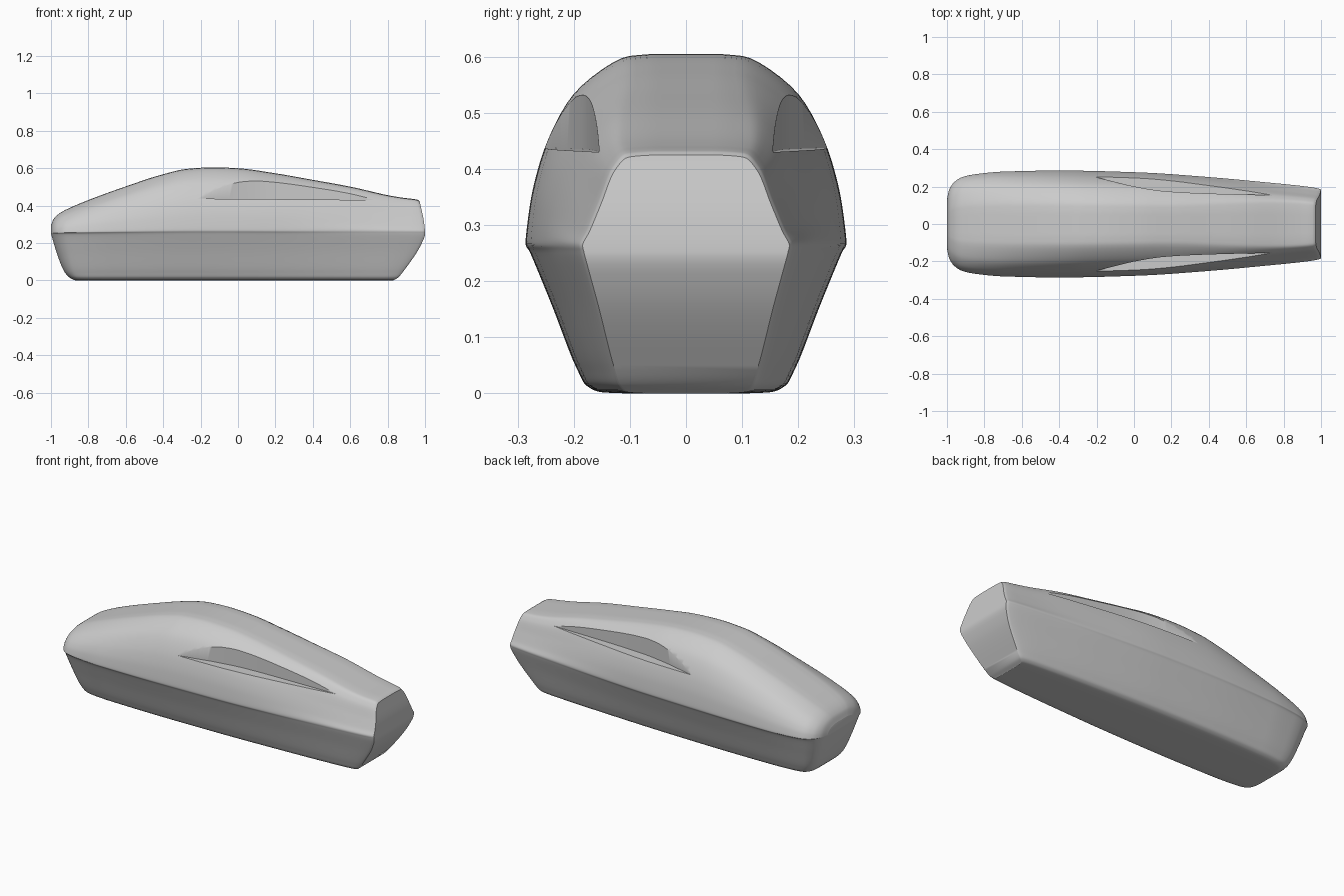
import bpy, bmesh, math

if "Cube" in bpy.data.objects:
    bpy.data.objects.remove(bpy.data.objects["Cube"])


def curve(pts, x):
    """Smooth monotone interpolation through (x, value) points."""
    if x <= pts[0][0]:
        return pts[0][1]
    if x >= pts[-1][0]:
        return pts[-1][1]
    n = len(pts)
    d = [(pts[i + 1][1] - pts[i][1]) / (pts[i + 1][0] - pts[i][0]) for i in range(n - 1)]

    def slope(i):
        if i == 0:
            return d[0]
        if i == n - 1:
            return d[-1]
        a, b = d[i - 1], d[i]
        return 2 * a * b / (a + b) if a * b > 0 else 0.0

    i = max(k for k in range(n - 1) if pts[k][0] <= x)
    h = pts[i + 1][0] - pts[i][0]
    t = (x - pts[i][0]) / h
    return ((2*t**3 - 3*t*t + 1) * pts[i][1] + (t**3 - 2*t*t + t) * h * slope(i)
            + (3*t*t - 2*t**3) * pts[i + 1][1] + (t**3 - t*t) * h * slope(i + 1))


# Roof line, plan outline and end profiles
ROOF = [(-1, .295), (-.985, .33), (-.95, .362), (-.9, .388), (-.8, .43), (-.6, .503), (-.4, .568),
        (-.27, .597), (-.13, .605), (0, .6), (.2, .573), (.4, .538), (.6, .502), (.82, .454),
        (.9, .442), (.985, .432), (1, .425)]
WIDTH = [(-1, .13), (-.99, .178), (-.965, .22), (-.92, .25), (-.85, .266), (-.7, .28), (-.4, .286),
         (0, .277), (.4, .252), (.7, .226), (.9, .206), (.985, .193), (1, .187)]
NOSE = [(0, .13), (.015, .1), (.05, .07), (.15, .03), (.25, 0)]
TAIL = [(0, -.17), (.015, -.145), (.05, -.115), (.2, -.017), (.25, 0), (.3, -.004), (.43, -.03)]
# Half section as (width ratio, height): lower part, then upper part at middle and tail
LOWER = [(0, 0), (.3, 0), (.52, .002), (.62, .014), (.69, .05), (.84, .16), (.97, .25)]
UPPER_MID = [(1, .06), (.975, .25), (.91, .48), (.71, .8), (.36, .99), (.18, 1), (0, 1)]
UPPER_TAIL = [(.985, .08), (.92, .22), (.81, .5), (.68, .84), (.54, .98), (.25, 1), (0, 1)]


def section(s):
    top, w = curve(ROOF, s), curve(WIDTH, s)
    zm = .25
    k = max(0, min(1, (s - .1) / .85))
    k = k * k * (3 - 2 * k)
    ctrl = list(LOWER)
    for a, b in zip(UPPER_MID, UPPER_TAIL):
        ctrl.append((a[0] + (b[0] - a[0]) * k, zm + (a[1] + (b[1] - a[1]) * k) * (top - zm)))
    ys = [(i, c[0]) for i, c in enumerate(ctrl)]
    zs = [(i, c[1]) for i, c in enumerate(ctrl)]
    out = []
    sub = 6
    for j in range((len(ctrl) - 1) * sub + 1):
        y, z = w * curve(ys, j / sub), curve(zs, j / sub)
        off = curve(NOSE, z) if s < 0 else curve(TAIL, z)
        out.append((s + off * abs(s) ** 6, y, z))
    return out


def make_object(name, bm):
    bmesh.ops.recalc_face_normals(bm, faces=bm.faces)
    me = bpy.data.meshes.new(name)
    bm.to_mesh(me)
    bm.free()
    ob = bpy.data.objects.new(name, me)
    bpy.context.collection.objects.link(ob)
    return ob


# Lofted body shell with ladder-filled end caps
bm = bmesh.new()
N = 130
rings = []
for i in range(N + 1):
    half = section(-math.cos(math.pi * i / N))
    right = [bm.verts.new(p) for p in half]
    left = [bm.verts.new((p[0], -p[1], p[2])) if 0 < j < len(half) - 1 else right[j]
            for j, p in enumerate(half)]
    rings.append((right, left))
for (r0, l0), (r1, l1) in zip(rings, rings[1:]):
    for a, b in ((r0, r1), (l0, l1)):
        for j in range(len(a) - 1):
            bm.faces.new((a[j], a[j + 1], b[j + 1], b[j]))
for r, l in (rings[0], rings[-1]):
    for j in range(len(r) - 1):
        quad = list(dict.fromkeys((r[j], r[j + 1], l[j + 1], l[j])))
        bm.faces.new(quad)
body = make_object("body_shell", bm)

# Side scoop cutters: flat floor and a curved inner wall, on both sides
WALL = [(-.3, .282), (-.25, .264), (-.1, .225), (0, .201), (.15, .177), (.3, .167), (.5, .16), (.85, .152)]
bm = bmesh.new()
for side in (1, -1):
    xs = [-.3 + 1.15 * i / 50 for i in range(51)]
    outline = [(x, curve(WALL, x)) for x in xs] + [(.85, .5), (-.3, .5)]
    rows = [[bm.verts.new((x, side * y, z + (x + .25) * -.008)) for x, y in outline] for z in (.438, .8)]
    for row in rows:
        bm.faces.new(row)
    n = len(outline)
    for i in range(n):
        k = (i + 1) % n
        bm.faces.new((rows[0][i], rows[0][k], rows[1][k], rows[1][i]))
cutter = make_object("scoop_cutter", bm)
cutter.hide_render = True
cutter.hide_set(True)

mod = body.modifiers.new("side_scoops", 'BOOLEAN')
mod.operation = 'DIFFERENCE'
mod.solver = 'EXACT'
mod.object = cutter

# Apply the cut and smooth the shell, keeping scoop edges sharp
bpy.context.view_layer.objects.active = body
body.select_set(True)
bpy.ops.object.modifier_apply(modifier=mod.name)
bpy.data.objects.remove(cutter)
bpy.ops.object.shade_smooth_by_angle(angle=math.radians(35))
